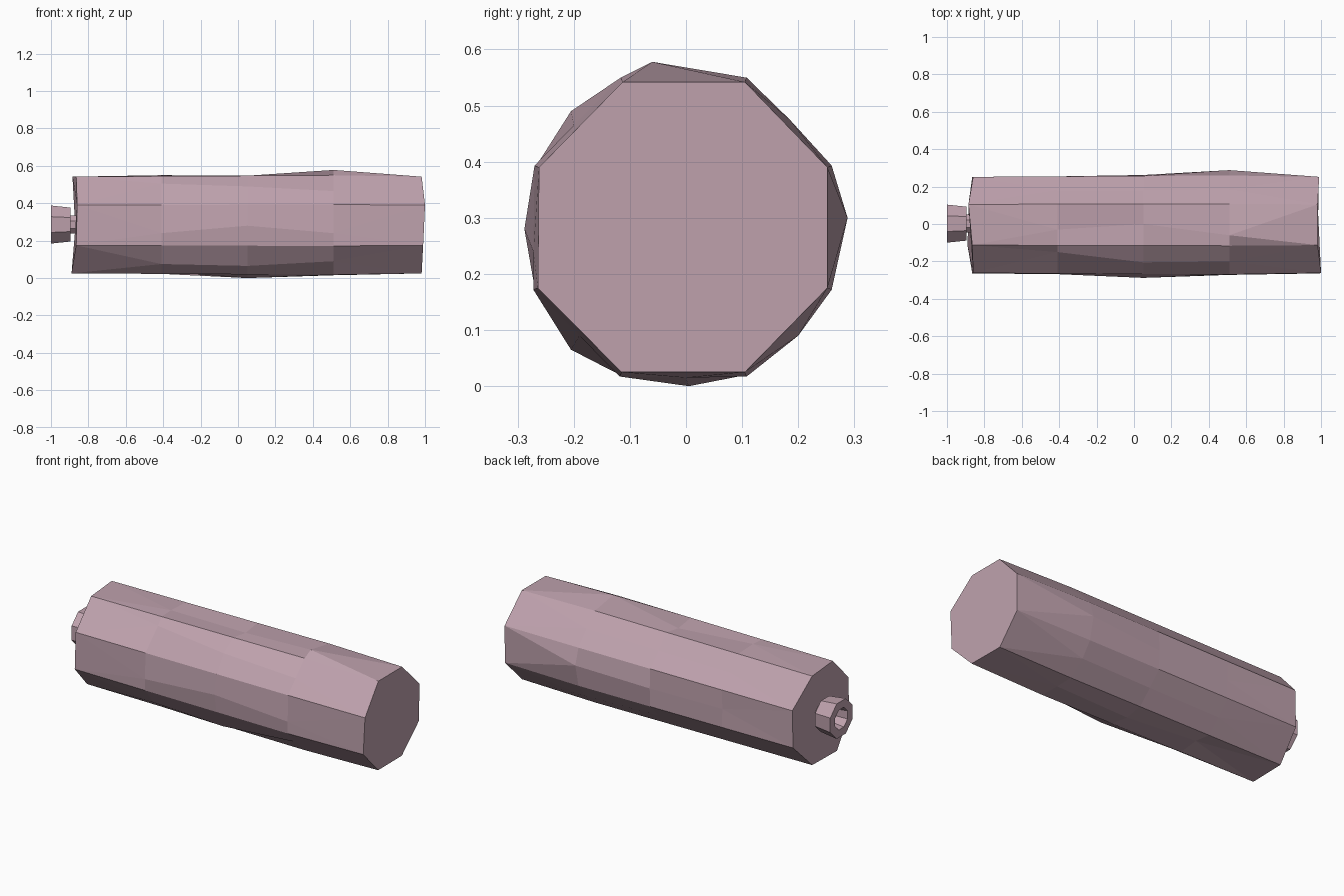
import bpy, bmesh, math

if "Cube" in bpy.data.objects:
    bpy.data.objects.remove(bpy.data.objects["Cube"])

mat = bpy.data.materials.new("dusty_pink")
mat.diffuse_color = (0.52, 0.36, 0.42, 1)
mat.use_nodes = True
mat.node_tree.nodes["Principled BSDF"].inputs["Base Color"].default_value = mat.diffuse_color


def finish(bm, name):
    bmesh.ops.recalc_face_normals(bm, faces=bm.faces)
    me = bpy.data.meshes.new(name)
    bm.to_mesh(me)
    bm.free()
    me.materials.append(mat)
    ob = bpy.data.objects.new(name, me)
    bpy.context.collection.objects.link(ob)


# Octagonal cross-section (y, z), clockwise from top front
CORNERS = [(-.113, .542), (.105, .542), (.252, .39), (.252, .175),
           (.105, .025), (-.115, .025), (-.264, .175), (-.262, .39)]
# Slightly uneven ends
LEFT_X = [-.865, -.885, -.86, -.865, -.885, -.89, -.865, -.86]
RIGHT_X = [.982, .982, .99, .988, .98, .982, .99, 1.0]
# Inner rings: x -> (growth of corners, bumped point in the middle of each side)
RINGS = {
    -.41: (1.01, [(-.03, .55), (.18, .465), (.252, .28), (.18, .095),
                  (0, .036), (-.19, .075), (-.268, .24), (-.15, .505)]),
    .05: (1.02, [(0, .53), (.18, .47), (.262, .28), (.185, .095),
                 (.005, 0), (-.205, .065), (-.288, .28), (-.205, .49)]),
    .51: (1.03, [(-.06, .578), (.185, .475), (.288, .30), (.2, .09),
                 (0, .015), (-.19, .09), (-.272, .24), (-.2, .465)]),
}

# Body: plain octagon ends, dented rings between
bm = bmesh.new()
left = [bm.verts.new((x, *c)) for x, c in zip(LEFT_X, CORNERS)]
right = [bm.verts.new((x, *c)) for x, c in zip(RIGHT_X, CORNERS)]
rings = []
for x, (s, mids) in RINGS.items():
    cs = [bm.verts.new((x, y * s, .283 + (z - .283) * s)) for y, z in CORNERS]
    rings.append((cs, [bm.verts.new((x, *m)) for m in mids]))
for i in range(8):
    j = (i + 1) % 8
    for end, (cs, ms) in ((left, rings[0]), (right, rings[2])):
        bm.faces.new((end[i], end[j], ms[i]))
        bm.faces.new((end[i], ms[i], cs[i]))
        bm.faces.new((end[j], cs[j], ms[i]))
    for (c0, m0), (c1, m1) in zip(rings, rings[1:]):
        bm.faces.new((c0[i], m0[i], m1[i], c1[i]))
        bm.faces.new((m0[i], c0[j], c1[j], m1[i]))
bm.faces.new(left)
bm.faces.new(right)
finish(bm, "body")

# Nozzle: narrow neck and hollow flared collar, (x, radius) profile
PROFILE = [(-.80, .052), (-.90, .052), (-.895, .098), (-1.0, .11),
           (-1.0, .062), (-.92, .05)]
bm = bmesh.new()
loops = []
for x, r in PROFILE:
    loops.append([bm.verts.new((x, .002 + r * math.cos(math.pi * (k + .5) / 4),
                                .286 + r * math.sin(math.pi * (k + .5) / 4)))
                  for k in range(8)])
for a, b in zip(loops, loops[1:]):
    for i in range(8):
        j = (i + 1) % 8
        bm.faces.new((a[i], a[j], b[j], b[i]))
bm.faces.new(loops[0])
bm.faces.new(loops[-1])
finish(bm, "nozzle")
